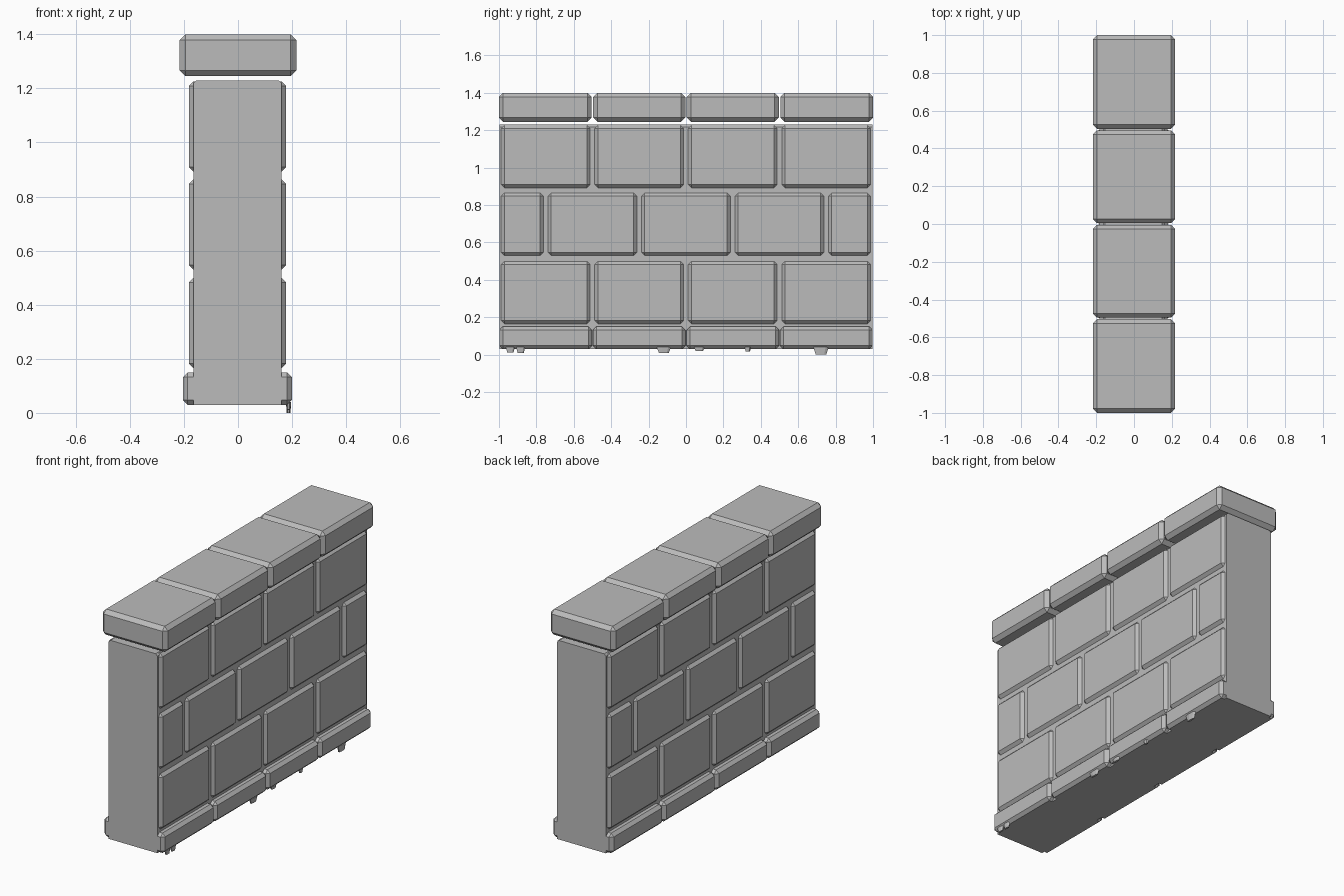
import bpy, bmesh
from mathutils import Matrix, Vector

default = bpy.data.objects.get("Cube")
if default:
    bpy.data.objects.remove(default, do_unlink=True)

stone = bpy.data.materials.new("grey_stone")
stone.use_nodes = True
GREY = (0.5, 0.5, 0.5, 1)
stone.diffuse_color = GREY
stone.node_tree.nodes["Principled BSDF"].inputs["Base Color"].default_value = GREY


def add_object(name, bm):
    mesh = bpy.data.meshes.new(name)
    bm.to_mesh(mesh)
    bm.free()
    mesh.materials.append(stone)
    obj = bpy.data.objects.new(name, mesh)
    bpy.context.collection.objects.link(obj)
    return obj


def block(name, xs, ys, zs, chamfer, pick=lambda e: True):
    """Box between the given limits with flat chamfers on the picked edges."""
    bm = bmesh.new()
    bmesh.ops.create_cube(bm, size=1)
    for v in bm.verts:
        v.co = Vector(r[0] if c < 0 else r[1] for c, r in zip(v.co, (xs, ys, zs)))
    edges = [e for e in bm.edges if pick(e)]
    bmesh.ops.bevel(bm, geom=edges, offset=chamfer, segments=1, affect='EDGES')
    return add_object(name, bm)


CENTRE = -0.002           # wall body sits slightly off the cap's centre line
FLOOR, CORE_TOP = 0.03, 1.23
HALF_CORE, HALF_BRICK, HALF_BASE, HALF_CAP = 0.163, 0.18, 0.202, 0.217

# Mortar core, chamfered along its two long top edges
block("wall_core", (CENTRE - HALF_CORE, CENTRE + HALF_CORE), (-0.998, 0.998),
      (FLOOR, CORE_TOP), 0.012,
      lambda e: all(v.co.z > 1 for v in e.verts)
      and abs(e.verts[0].co.y - e.verts[1].co.y) > 1)

# Coping stones, floating just above the core
quarters = [-1, -0.5, 0, 0.5]
for i, y in enumerate(quarters):
    block(f"cap_stone_{i + 1}", (-HALF_CAP, HALF_CAP),
          (y + (0.004 if i else 0), y + (0.496 if i < 3 else 0.5)),
          (1.245, 1.4), 0.022)

# Brick courses on both faces, the middle one in half-brick offset
full = [(y + 0.012, y + 0.487) for y in quarters]
offset = ([(-0.988, -0.763)] + [(y + 0.262, y + 0.737) for y in quarters[:3]]
          + [(0.762, 0.987)])
courses = [("lower", full, 0.165), ("middle", offset, 0.53), ("upper", full, 0.892)]
for side, s in (("right", 1), ("left", -1)):
    for course, spans, z in courses:
        for i, span in enumerate(spans):
            xs = sorted((CENTRE + s * (HALF_CORE - 0.03), CENTRE + s * HALF_BRICK))
            block(f"{course}_brick_{side}_{i + 1}", xs, span, (z, z + 0.334), 0.017)
    # Plinth stones along the foot
    for i, y in enumerate(quarters):
        xs = sorted((CENTRE + s * (HALF_CORE - 0.03), CENTRE + s * HALF_BASE))
        block(f"base_stone_{side}_{i + 1}", xs, (y + 0.003, y + 0.497),
              (FLOOR, 0.15), 0.018)

# Small pebbles at the foot of one side: y, length, bottom height
pebbles = [(-0.94, 0.05, 0.012), (-0.885, 0.05, 0.01), (-0.12, 0.08, 0.01),
           (0.07, 0.06, 0.02), (0.33, 0.035, 0.018), (0.72, 0.085, 0)]
for i, (y, length, z) in enumerate(pebbles):
    bm = bmesh.new()
    height = 0.04 - z
    place = Matrix.Translation((0.187, y, z + height / 2)) @ Matrix.Diagonal(
        (0.02, length, height, 1))
    bmesh.ops.create_cone(bm, cap_ends=True, segments=7, radius1=0.35, radius2=0.5,
                          depth=1, matrix=place)
    add_object(f"pebble_{i + 1}", bm)
